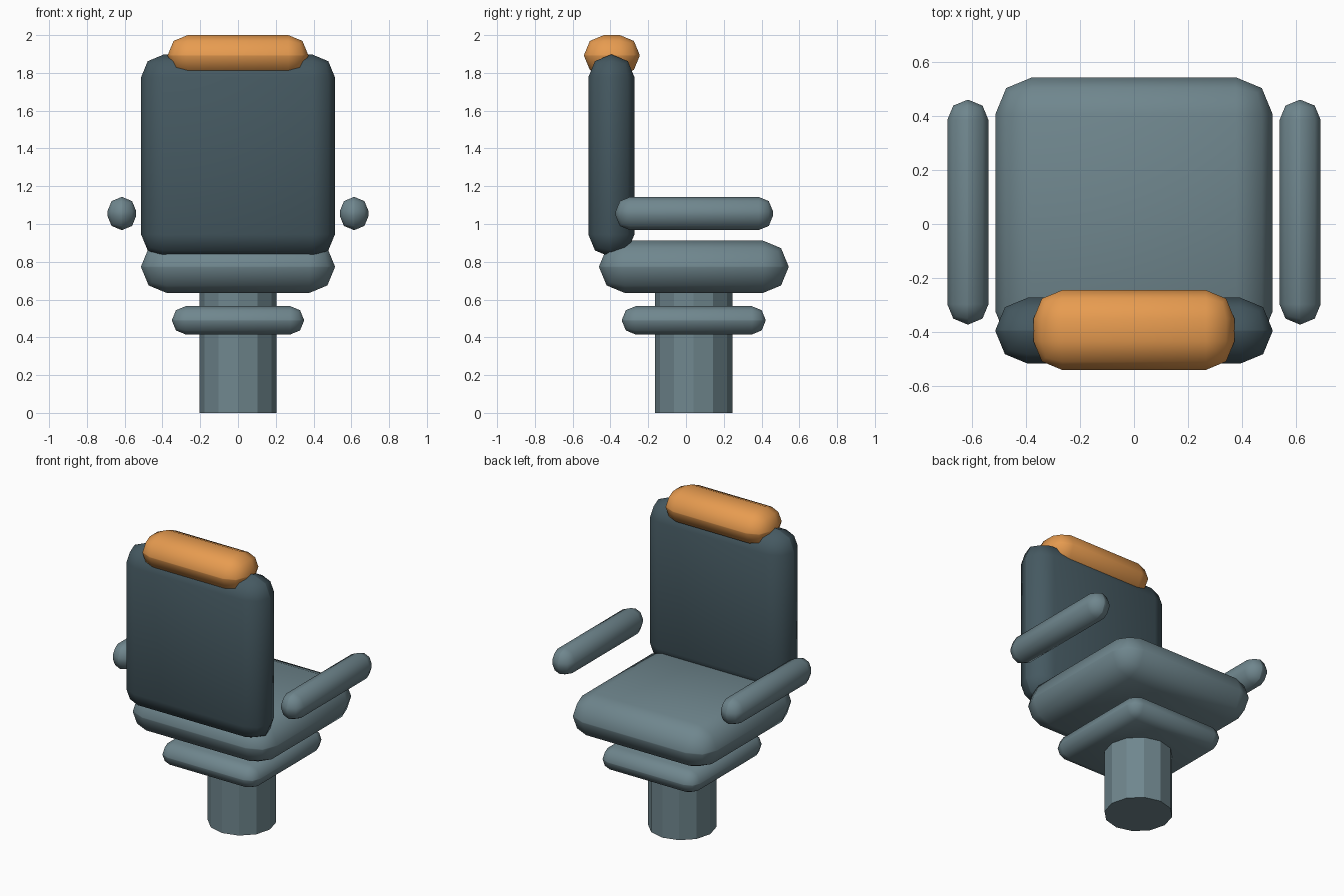
import bpy
import bmesh
from math import radians
from mathutils import Matrix, Vector

if "Cube" in bpy.data.objects:
    bpy.data.objects.remove(bpy.data.objects["Cube"])


def make_material(name, colour):
    mat = bpy.data.materials.new(name)
    mat.use_nodes = True
    mat.diffuse_color = (*colour, 1)
    bsdf = next(n for n in mat.node_tree.nodes if n.type == 'BSDF_PRINCIPLED')
    bsdf.inputs["Base Color"].default_value = (*colour, 1)
    return mat


grey = make_material("blue grey", (0.16, 0.24, 0.27))
slate = make_material("dark slate", (0.06, 0.10, 0.12))
orange = make_material("warm orange", (0.80, 0.33, 0.08))


def add_object(name, bm, mat, angle):
    mesh = bpy.data.meshes.new(name)
    bm.to_mesh(mesh)
    bm.free()
    mesh.materials.append(mat)
    obj = bpy.data.objects.new(name, mesh)
    bpy.context.collection.objects.link(obj)
    bpy.ops.object.select_all(action='DESELECT')
    obj.select_set(True)
    bpy.context.view_layer.objects.active = obj
    bpy.ops.object.shade_smooth_by_angle(angle=radians(angle))
    return obj


def cushion(name, low, high, mat):
    """Box between two corners, its edges rounded to half its thinnest side."""
    low, high = Vector(low), Vector(high)
    size = high - low
    bm = bmesh.new()
    bmesh.ops.create_cube(bm, size=1, matrix=Matrix.Translation((low + high) / 2)
                          @ Matrix.Diagonal((*size, 1)))
    bmesh.ops.bevel(bm, geom=bm.edges[:], offset=min(size) * 0.49, segments=2,
                    profile=0.5, affect='EDGES', clamp_overlap=True)
    return add_object(name, bm, mat, 50)


# Twelve-sided pedestal running up into the seat
bm = bmesh.new()
bmesh.ops.create_cone(bm, cap_ends=True, segments=12, radius1=0.205, radius2=0.205,
                      depth=0.7, matrix=Matrix.Translation((0, 0.04, 0.35)))
add_object("pedestal", bm, grey, 20)

# Plate and seat
cushion("support_plate", (-0.35, -0.34, 0.415), (0.35, 0.422, 0.565), grey)
cushion("seat", (-0.513, -0.46, 0.635), (0.513, 0.543, 0.912), grey)

# Backrest and head cushion
cushion("backrest", (-0.513, -0.517, 0.825), (0.513, -0.273, 1.897), slate)
cushion("headrest", (-0.372, -0.54, 1.785), (0.372, -0.245, 2.0), orange)

# Floating armrests on both sides
for side, centre in (("left", 0.615), ("right", -0.615)):
    cushion(side + "_armrest", (centre - 0.076, -0.372, 0.968),
            (centre + 0.076, 0.46, 1.143), grey)
